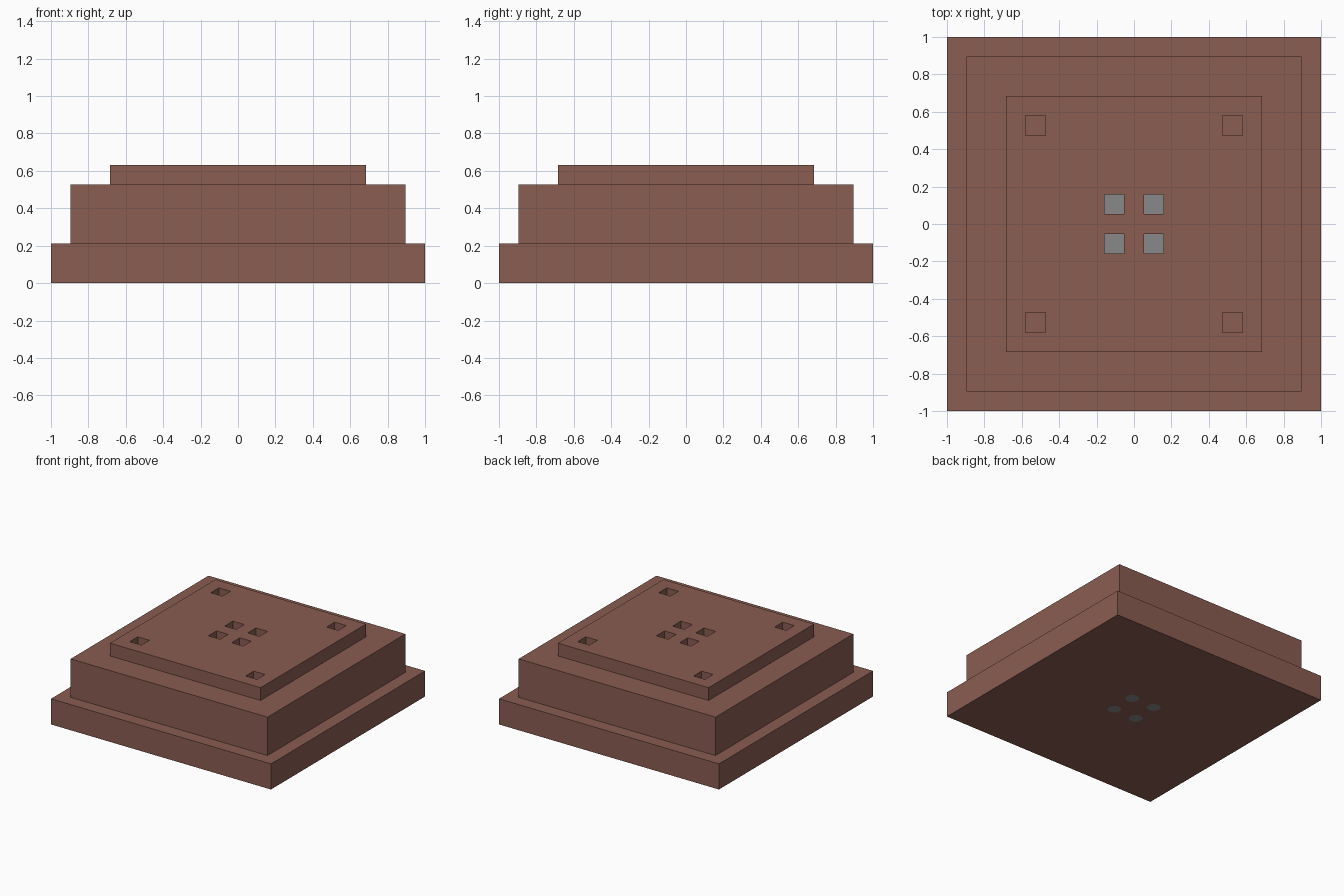
import bpy, math

default = bpy.data.objects.get("Cube")
if default:
    bpy.data.objects.remove(default, do_unlink=True)

U = 2 / 19  # modelling unit: the base is 19 units wide


def material(name, color):
    m = bpy.data.materials.new(name)
    m.use_nodes = True
    m.diffuse_color = color
    m.node_tree.nodes["Principled BSDF"].inputs["Base Color"].default_value = color
    return m


brown = material("brown", (0.254, 0.109, 0.083, 1))
grey = material("grey", (0.25, 0.25, 0.25, 1))


def finish(name, mat):
    ob = bpy.context.object
    ob.name = name
    if mat:
        ob.data.materials.append(mat)
    return ob


def box(name, x, y, width, z0, z1, mat=None):
    """Square block with sizes in units."""
    bpy.ops.mesh.primitive_cube_add(size=1, location=(x * U, y * U, (z0 + z1) / 2 * U))
    bpy.context.object.scale = (width * U, width * U, (z1 - z0) * U)
    bpy.ops.object.transform_apply(location=False, rotation=False, scale=True)
    return finish(name, mat)


def peg(name, x, y, z0, z1, mat=None):
    """Eight-sided round peg, one unit across."""
    bpy.ops.mesh.primitive_cylinder_add(
        vertices=8, radius=U * 0.52, depth=(z1 - z0) * U,
        location=(x * U, y * U, (z0 + z1) / 2 * U), rotation=(0, 0, math.pi / 8))
    return finish(name, mat)


def cut(target, cutter):
    """Subtract the cutter and throw it away."""
    mod = target.modifiers.new("hole", "BOOLEAN")
    mod.operation = "DIFFERENCE"
    mod.solver = "EXACT"
    mod.object = cutter
    bpy.ops.object.select_all(action="DESELECT")
    bpy.context.view_layer.objects.active = target
    target.select_set(True)
    bpy.ops.object.modifier_apply(modifier=mod.name)
    bpy.data.objects.remove(cutter, do_unlink=True)


# Stepped body
base = box("base_step", 0, 0, 19, 0, 2, brown)
middle = box("middle_step", 0, 0, 17, 2, 5, brown)
top = box("top_step", 0, 0, 13, 5, 6, brown)

for sx in (-1, 1):
    for sy in (-1, 1):
        # Corner sockets through the top step
        cut(top, box("cutter", 5 * sx, 5 * sy, 1, 4.5, 6.5))
        # Centre sockets, with a square grey head at the bottom of each
        x, y = sx, sy
        cut(top, box("cutter", x, y, 1, 4.5, 6.5))
        cut(middle, box("cutter", x, y, 1, 4, 5.5))
        box("bolt_head", x, y, 1, 4, 5, grey)
        # Round shank ending flush with the underside
        cut(base, peg("cutter", x, y, -0.5, 2.5))
        peg("bolt_shank", x, y, 0, 4, grey)
